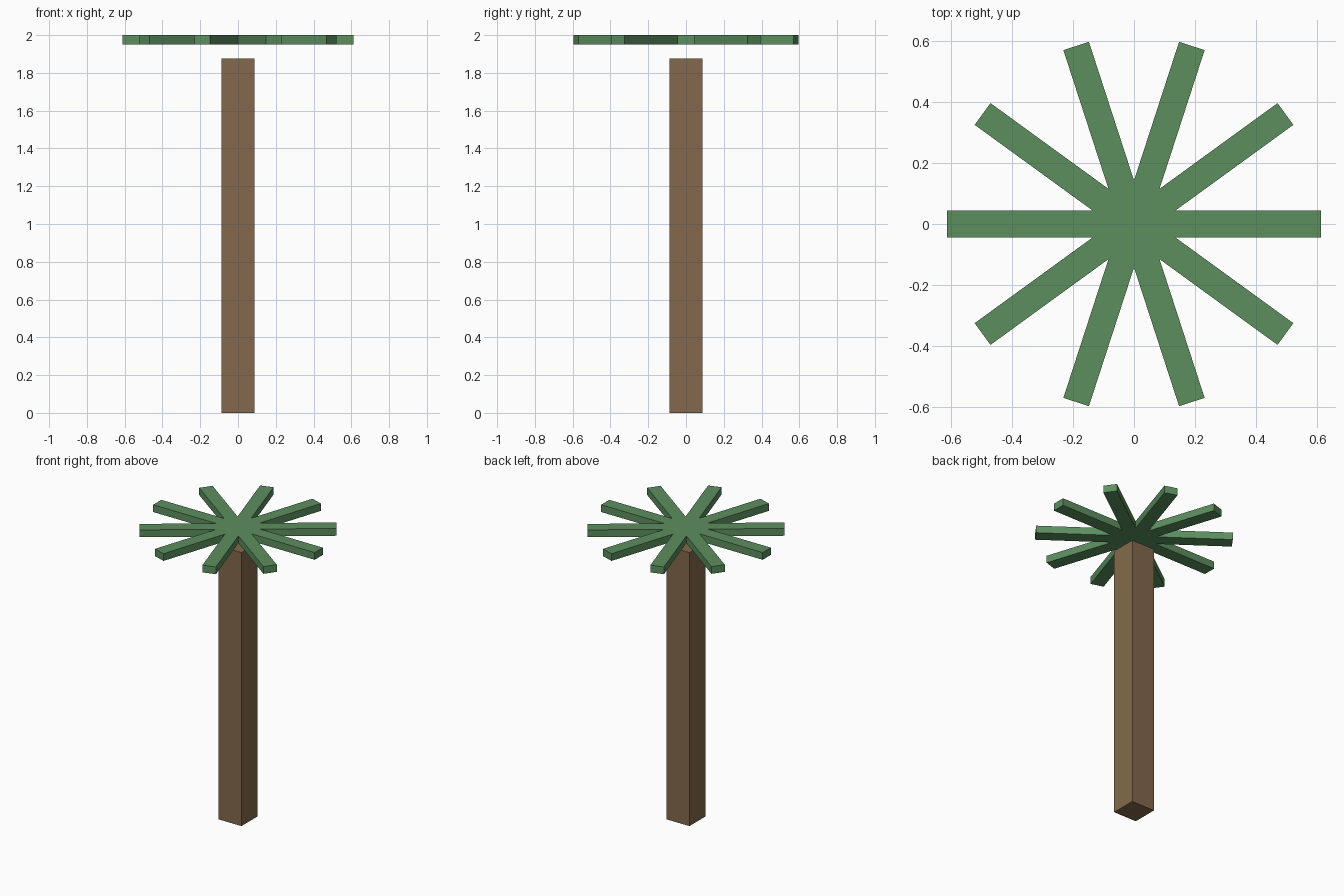
import bpy, bmesh
from math import sin, cos, pi
from mathutils import Vector

if "Cube" in bpy.data.objects:
    bpy.data.objects.remove(bpy.data.objects["Cube"])

FRONDS, REACH, HALF_W = 10, 0.6125, 0.044


def prism(name, outline, z0, z1, color):
    """Extrude a closed xy outline from z0 to z1."""
    bm = bmesh.new()
    base = bm.faces.new([bm.verts.new((x, y, z0)) for x, y in outline])
    ext = bmesh.ops.extrude_face_region(bm, geom=[base], use_keep_orig=True)
    top = [v for v in ext["geom"] if isinstance(v, bmesh.types.BMVert)]
    bmesh.ops.translate(bm, verts=top, vec=(0, 0, z1 - z0))
    bmesh.ops.recalc_face_normals(bm, faces=bm.faces)
    mesh = bpy.data.meshes.new(name)
    bm.to_mesh(mesh)
    bm.free()
    mat = bpy.data.materials.new(name + "_color")
    mat.diffuse_color = color
    mat.use_nodes = True
    mat.node_tree.nodes["Principled BSDF"].inputs["Base Color"].default_value = mat.diffuse_color
    mesh.materials.append(mat)
    obj = bpy.data.objects.new(name, mesh)
    bpy.context.collection.objects.link(obj)
    return obj


# Square trunk
t = 0.0875
prism("trunk", [(-t, -t), (t, -t), (t, t), (-t, t)], 0, 1.875,
      (0.227, 0.141, 0.072, 1))

# Flat crown: straight fronds joined at the centre, floating above the trunk
crown = []
notch = HALF_W / sin(pi / FRONDS)
for i in range(FRONDS):
    a = 2 * pi * i / FRONDS
    along, across = Vector((cos(a), sin(a))), Vector((-sin(a), cos(a)))
    b = a + pi / FRONDS
    crown += [along * REACH - across * HALF_W,
              along * REACH + across * HALF_W,
              Vector((cos(b), sin(b))) * notch]
prism("frond_crown", crown, 1.95, 2.0, (0.107, 0.275, 0.114, 1))
